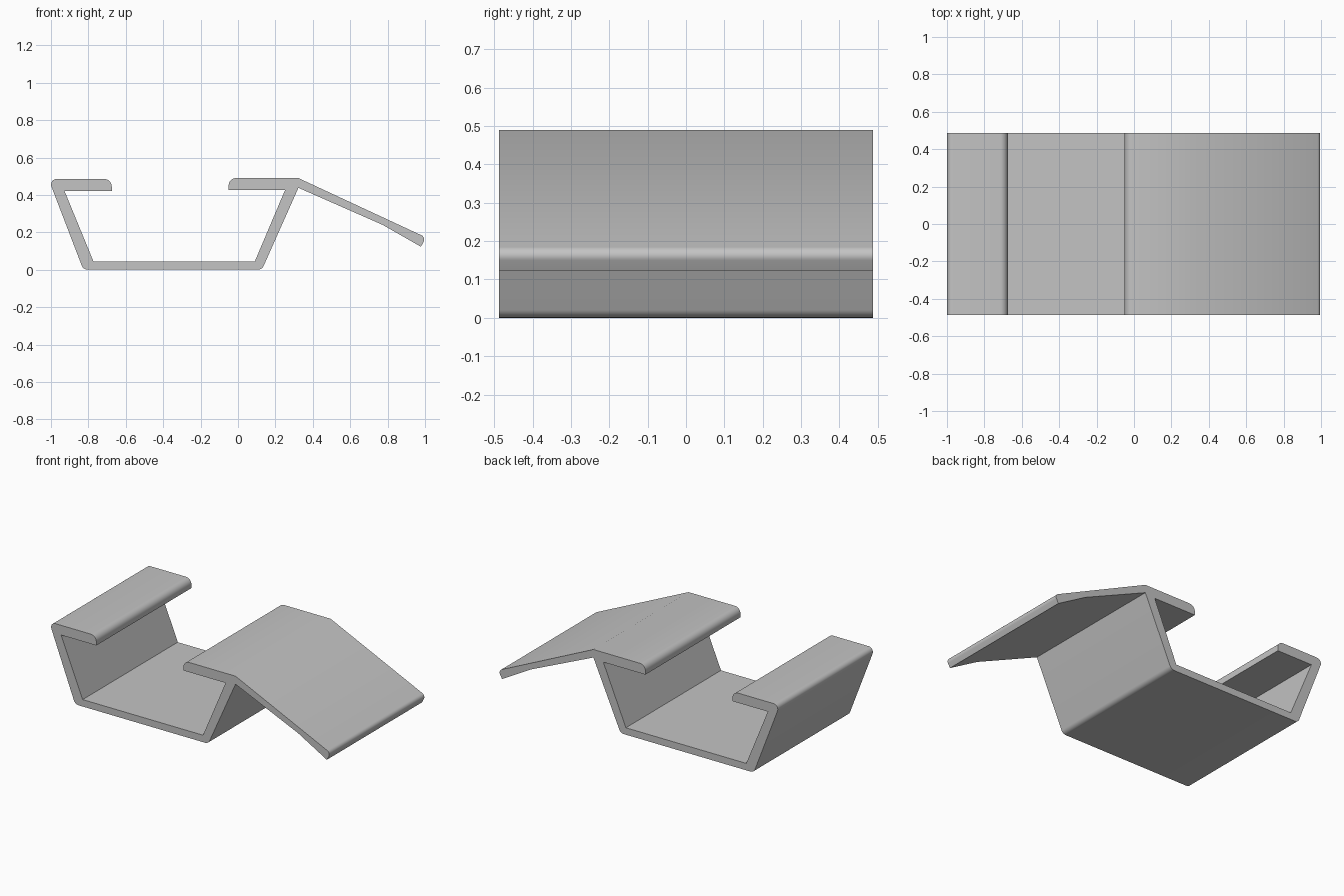
import bpy
import bmesh
import math
from mathutils import Vector

if "Cube" in bpy.data.objects:
    bpy.data.objects.remove(bpy.data.objects["Cube"], do_unlink=True)

HALF_DEPTH = 0.487

# Cross-section corners: x, z, rounding radius
PROFILE = [
    (-0.675, 0.422, 0), (-0.675, 0.485, 0.04),               # left lip end
    (-1.013, 0.485, 0.03), (-0.827, 0, 0.035),               # left wall, outside
    (0.128, 0, 0.035), (0.323, 0.438, 0),                    # right wall, outside
    (0.773, 0.24, 0), (0.978, 0.123, 0),                     # flap underside
    (1.005, 0.173, 0.025), (0.323, 0.49, 0),                 # flap tip and top
    (-0.05, 0.49, 0.04), (-0.05, 0.427, 0),                  # right lip end
    (0.252, 0.427, 0), (0.09, 0.045, 0),                     # right wall, inside
    (-0.773, 0.045, 0), (-0.928, 0.422, 0),                  # left wall, inside
]


def rounded(corners, steps=8):
    """Replace each corner that has a radius with a circular arc."""
    points = []
    for i, (x, z, r) in enumerate(corners):
        p = Vector((x, z))
        if r == 0:
            points.append(p)
            continue
        a = (Vector(corners[i - 1][:2]) - p).normalized()
        b = (Vector(corners[(i + 1) % len(corners)][:2]) - p).normalized()
        half = a.angle(b) / 2
        centre = p + (a + b).normalized() * (r / math.sin(half))
        reach = r / math.tan(half)
        start, end = p + a * reach - centre, p + b * reach - centre
        for k in range(steps + 1):
            t = k / steps
            sweep = math.pi - 2 * half
            arm = (start * math.sin((1 - t) * sweep) + end * math.sin(t * sweep)) / math.sin(sweep)
            points.append(centre + arm)
    return points


# Extrude the cross-section along the depth
bm = bmesh.new()
front = bm.faces.new([bm.verts.new((p.x, -HALF_DEPTH, p.y)) for p in rounded(PROFILE)])
result = bmesh.ops.extrude_face_region(bm, geom=[front], use_keep_orig=True)
moved = [g for g in result["geom"] if isinstance(g, bmesh.types.BMVert)]
bmesh.ops.translate(bm, verts=moved, vec=(0, 2 * HALF_DEPTH, 0))
bmesh.ops.recalc_face_normals(bm, faces=bm.faces)
mesh = bpy.data.meshes.new("clip_channel")
bm.to_mesh(mesh)
bm.free()
clip = bpy.data.objects.new("clip_channel", mesh)
bpy.context.collection.objects.link(clip)

# Plain grey
grey = bpy.data.materials.new("light_grey")
grey.use_nodes = True
colour = (0.55, 0.55, 0.55, 1)
grey.diffuse_color = colour
grey.node_tree.nodes["Principled BSDF"].inputs["Base Color"].default_value = colour
mesh.materials.append(grey)

# Smooth bends, sharp edges
bpy.ops.object.select_all(action="DESELECT")
clip.select_set(True)
bpy.context.view_layer.objects.active = clip
bpy.ops.object.shade_smooth_by_angle(angle=math.radians(30))
